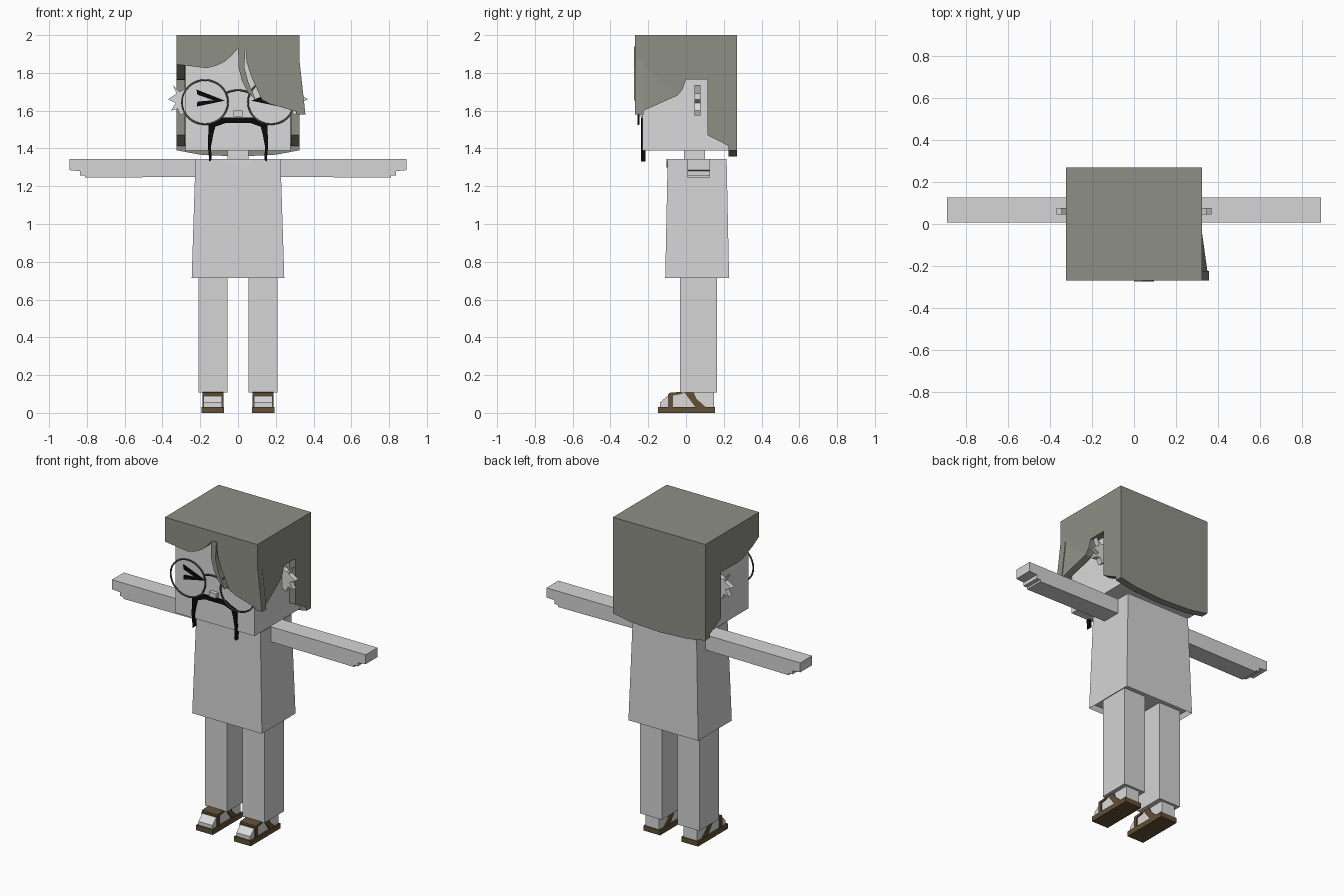
import bpy, bmesh, math
from mathutils import Vector

cube = bpy.data.objects.get("Cube")
if cube:
    bpy.data.objects.remove(cube, do_unlink=True)


def material(name, color):
    m = bpy.data.materials.new(name)
    m.use_nodes = True
    m.diffuse_color = (*color, 1)
    bsdf = next(n for n in m.node_tree.nodes if n.type == "BSDF_PRINCIPLED")
    bsdf.inputs["Base Color"].default_value = (*color, 1)
    bsdf.inputs["Roughness"].default_value = 0.9
    return m


PALE = material("pale_skin", (0.70, 0.70, 0.70))
CLOTH = material("light_grey_cloth", (0.66, 0.66, 0.66))
HAIR = material("olive_grey_hair", (0.27, 0.28, 0.235))
RIM = material("dark_rim", (0.085, 0.09, 0.08))
BLACK = material("black", (0.003, 0.003, 0.003))
BROWN = material("brown_leather", (0.12, 0.08, 0.035))


def finish(name, bm, mat):
    bmesh.ops.recalc_face_normals(bm, faces=bm.faces)
    me = bpy.data.meshes.new(name)
    bm.to_mesh(me)
    bm.free()
    me.materials.append(mat)
    ob = bpy.data.objects.new(name, me)
    bpy.context.collection.objects.link(ob)
    return ob


def plate(name, pts, axis, lo, hi, mat, edit=None):
    """Extrude an outline along x (points are y, z) or y (points are x, z)."""
    bm = bmesh.new()
    place = (lambda p, d: (d, *p)) if axis == "x" else (lambda p, d: (p[0], d, p[1]))
    face = bm.faces.new([bm.verts.new(place(p, lo)) for p in pts])
    ext = bmesh.ops.extrude_face_region(bm, geom=[face], use_keep_orig=True)
    new = [g for g in ext["geom"] if isinstance(g, bmesh.types.BMVert)]
    step = Vector(place((0, 0), hi - lo))
    bmesh.ops.translate(bm, vec=step, verts=new)
    if edit:
        bmesh.ops.triangulate(bm, faces=bm.faces)
        for v in bm.verts:
            edit(v.co)
    return finish(name, bm, mat)


def box(name, x, y, z, mat):
    return plate(name, [(x[0], z[0]), (x[1], z[0]), (x[1], z[1]), (x[0], z[1])],
                 "y", y[0], y[1], mat)


def pair(make, name, *args):
    """Build a left part and its mirror image on the right."""
    left = make("left_" + name, *args)
    bm = bmesh.new()
    bm.from_mesh(left.data)
    bmesh.ops.scale(bm, vec=(-1, 1, 1), verts=bm.verts)
    finish("right_" + name, bm, left.data.materials[0])


# Head, neck and nose
box("head", (-0.277, 0.277), (-0.23, 0.23), (1.39, 1.96), PALE)
box("neck", (-0.055, 0.055), (-0.01, 0.10), (1.33, 1.40), PALE)
box("nose", (-0.024, 0.024), (-0.255, -0.22), (1.57, 1.60), PALE)

# Spiky ears
ear = [(0.27, 1.72), (0.31, 1.70), (0.345, 1.735), (0.325, 1.69), (0.37, 1.66),
       (0.33, 1.64), (0.355, 1.60), (0.32, 1.61), (0.305, 1.575), (0.27, 1.60)]
pair(plate, "ear", ear, "y", 0.045, 0.077, PALE)

# Hair: top, back, sides and fringe
box("hair_top", (-0.325, 0.325), (-0.27, 0.27), (1.955, 2.0), HAIR)
back = [(-0.325, 2.0), (-0.325, 1.39), (-0.2, 1.367), (0, 1.357), (0.2, 1.367),
        (0.325, 1.39), (0.325, 2.0)]
plate("hair_back", back, "y", 0.225, 0.27, HAIR)
nape = [(-0.27, 2.0), (0.27, 2.0), (0.27, 1.39), (0.115, 1.47), (0.115, 1.765)]


def flare(co):
    if co.y < -0.2 and co.z < 1.7:
        co.x += 0.032


plate("hair_left_side", nape + [(0, 1.765), (-0.02, 1.71), (-0.045, 1.68),
      (-0.27, 1.58), (-0.27, 1.87)], "x", 0.28, 0.325, HAIR, flare)
plate("hair_right_side", nape + [(-0.03, 1.762), (-0.1, 1.765), (-0.2, 1.805),
      (-0.27, 1.845)], "x", -0.325, -0.28, HAIR)
plate("fringe_right", [(-0.325, 2.0), (0, 2.0), (0, 1.93), (-0.035, 1.89),
      (-0.07, 1.86), (-0.11, 1.84), (-0.165, 1.825), (-0.325, 1.845)],
      "y", -0.27, -0.225, HAIR)
plate("fringe_left", [(0, 2.0), (0.325, 2.0), (0.325, 1.87), (0.357, 1.58),
      (0.24, 1.615), (0.17, 1.635), (0.125, 1.66), (0.07, 1.78), (0.045, 1.86),
      (0.04, 1.93), (0, 1.93)], "y", -0.27, -0.225, HAIR)
plate("fringe_strand", [(0, 1.94), (0.04, 1.94), (0.033, 1.83), (0.055, 1.75),
      (0.095, 1.655), (0.05, 1.70), (0.02, 1.76), (0.003, 1.83)],
      "y", -0.274, -0.235, HAIR)

# Squeezed-shut eyes
eye = [(0.07, 1.653), (0.22, 1.712), (0.215, 1.685), (0.13, 1.655),
       (0.215, 1.648), (0.218, 1.622)]
pair(plate, "eye", eye, "y", -0.238, -0.229, BLACK)


# Round glasses
def wire(name, pts, radius, cyclic):
    cu = bpy.data.curves.new(name, "CURVE")
    cu.dimensions = "3D"
    cu.bevel_depth = radius
    cu.bevel_resolution = 1
    sp = cu.splines.new("POLY")
    sp.points.add(len(pts) - 1)
    for p, co in zip(sp.points, pts):
        p.co = (*co, 1)
    sp.use_cyclic_u = cyclic
    cu.materials.append(RIM)
    ob = bpy.data.objects.new(name, cu)
    bpy.context.collection.objects.link(ob)


for side, name in ((1, "left_lens_rim"), (-1, "right_lens_rim")):
    turn = [math.tau * i / 32 for i in range(32)]
    wire(name, [(side * 0.175 + 0.122 * math.cos(a), -0.252, 1.645 + 0.117 * math.sin(a))
                for a in turn], 0.005, True)
wire("glasses_bridge", [(x * 0.01, -0.252, 1.708 - 0.00035 * x * x)
                        for x in range(-6, 7, 2)], 0.005, False)

# Drooping moustache
half = [(0.08, 1.563), (0.105, 1.545), (0.155, 1.525), (0.16, 1.42), (0.152, 1.33),
        (0.14, 1.34), (0.143, 1.41), (0.13, 1.48), (0.12, 1.515), (0.065, 1.535)]
outline = half + [(-x, z) for x, z in reversed(half)]
plate("moustache", outline, "y", -0.238, -0.214, BLACK)

# Tunic: a tapered block, recessed underneath
bm = bmesh.new()
rings = [[bm.verts.new((x, y, z)) for x, y in ((-w, f), (w, f), (w, b), (-w, b))]
         for w, f, b, z in ((0.245, -0.11, 0.228, 0.715), (0.225, -0.097, 0.215, 1.345))]
for i in range(4):
    j = (i + 1) % 4
    bm.faces.new((rings[0][i], rings[0][j], rings[1][j], rings[1][i]))
bm.faces.new(rings[1])
hem = bm.faces.new(rings[0][::-1])
bmesh.ops.recalc_face_normals(bm, faces=bm.faces)
bmesh.ops.inset_region(bm, faces=[hem], thickness=0.015, depth=-0.03)
finish("tunic", bm, CLOTH)
neckline = [(0.085 * math.cos(a), 1.345 - 0.047 * math.sin(a))
            for a in [math.pi * i / 10 for i in range(11)]]
plate("neckline", neckline, "y", -0.102, -0.096, PALE)

# Arms with stepped hands
arm = [(0.2, 1.345), (0.892, 1.345), (0.892, 1.285), (0.837, 1.28), (0.837, 1.257),
       (0.81, 1.257), (0.81, 1.245), (0.2, 1.25)]
pair(plate, "arm", arm, "y", 0.008, 0.127, CLOTH)

# Legs, feet and sandals
pair(box, "leg", (0.055, 0.208), (-0.032, 0.163), (0.108, 0.76), CLOTH)
foot = [(-0.138, 0.03), (-0.138, 0.055), (-0.1, 0.088), (-0.02, 0.105), (0.0, 0.112),
        (0.148, 0.112), (0.148, 0.03)]
pair(plate, "foot", foot, "x", 0.085, 0.182, PALE)
pair(box, "sandal_sole", (0.075, 0.192), (-0.147, 0.153), (0, 0.032), BROWN)
straps = {
    "toe_strap": [(-0.095, 0.03), (-0.07, 0.03), (-0.07, 0.102), (-0.095, 0.097)],
    "instep_strap": [(-0.095, 0.088), (-0.02, 0.1), (-0.02, 0.112), (-0.09, 0.106)],
    "ankle_strap": [(-0.012, 0.112), (0.04, 0.112), (0.055, 0.075), (0.105, 0.03),
                    (0.05, 0.03), (0.02, 0.07)],
}
for name, pts in straps.items():
    pair(plate, name, pts, "x", 0.078, 0.189, BROWN)
